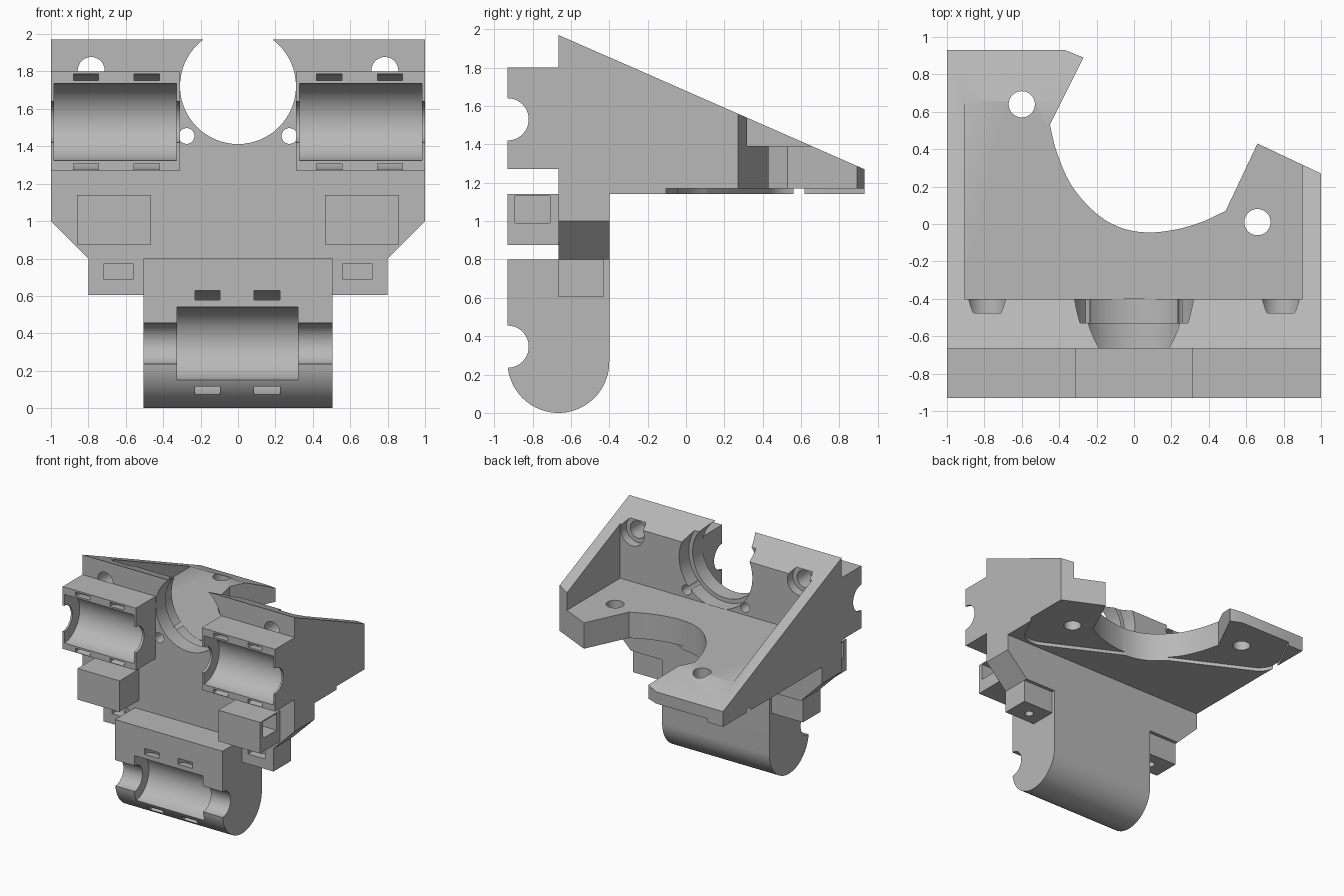
import bpy, bmesh
from math import sin, cos, pi
from mathutils import Vector

old = bpy.data.objects.get("Cube")
if old:
    bpy.data.objects.remove(old, do_unlink=True)

grey = bpy.data.materials.new("plain grey")
grey.use_nodes = True
COLOUR = (0.48, 0.48, 0.48, 1)
grey.diffuse_color = COLOUR
grey.node_tree.nodes["Principled BSDF"].inputs["Base Color"].default_value = COLOUR


def prism(name, outline, axis, lo, hi):
    """Extrude a flat outline along one axis."""
    place = {"x": lambda a, b, t: (t, a, b),
             "y": lambda a, b, t: (a, t, b),
             "z": lambda a, b, t: (a, b, t)}[axis]
    bm = bmesh.new()
    near = [bm.verts.new(place(a, b, lo)) for a, b in outline]
    far = [bm.verts.new(place(a, b, hi)) for a, b in outline]
    bm.faces.new(near)
    bm.faces.new(far[::-1])
    n = len(outline)
    for i in range(n):
        j = (i + 1) % n
        bm.faces.new((near[j], near[i], far[i], far[j]))
    bmesh.ops.recalc_face_normals(bm, faces=bm.faces)
    mesh = bpy.data.meshes.new(name)
    bm.to_mesh(mesh)
    bm.free()
    mesh.materials.append(grey)
    ob = bpy.data.objects.new(name, mesh)
    bpy.context.collection.objects.link(ob)
    return ob


def box(name, x, y, z):
    return prism(name, [(x[0], y[0]), (x[1], y[0]), (x[1], y[1]), (x[0], y[1])], "z", *z)


def circle(a, b, r, n=64):
    return [(a + r * cos(2 * pi * i / n), b + r * sin(2 * pi * i / n)) for i in range(n)]


def rod(axis, a, b, r, lo, hi):
    return prism("cutter", circle(a, b, r), axis, lo, hi)


def cut(ob, *cutters):
    """Subtract cutters for good, then throw them away."""
    for c in cutters:
        c.hide_render = True
        bpy.context.view_layer.objects.active = ob
        mod = ob.modifiers.new("cut", "BOOLEAN")
        mod.operation = "DIFFERENCE"
        mod.solver = "EXACT"
        mod.object = c
        bpy.ops.object.modifier_apply(modifier=mod.name)
        bpy.data.objects.remove(c, do_unlink=True)


def tie_slot(z, inner, outer, lo, hi):
    """Ring-shaped cable tie channel around a bearing."""
    ring = rod("x", FRONT, z, outer, lo, hi)
    cut(ring, rod("x", FRONT, z, inner, lo - 0.1, hi + 0.1))
    return ring


def smooth_path(points, steps=6):
    """Catmull-Rom curve through a few points."""
    p = [Vector(q) for q in points]
    p = [2 * p[0] - p[1]] + p + [2 * p[-1] - p[-2]]
    out = []
    for a, b, c, d in zip(p, p[1:], p[2:], p[3:]):
        for i in range(steps):
            t = i / steps
            q = (2 * b + (c - a) * t + (2 * a - 5 * b + 4 * c - d) * t ** 2
                 + (3 * b - a - 3 * c + d) * t ** 3) / 2
            out.append(tuple(q))
    return out + [points[-1]]


FRONT, MID, BACK = -0.93, -0.665, -0.4
parts = []

# Upright plate with sloped top, centre bore and screw holes
plate = prism("back_plate", [(-1, 2), (-1, 1), (-0.8, 0.8), (0.8, 0.8), (1, 1), (1, 2)],
              "y", MID, BACK)
cut(plate,
    prism("cutter", [(-0.7, 1.985), (-0.3, 1.81), (-0.3, 2.3), (-0.7, 2.3)], "x", -1.1, 1.1),
    rod("y", 0, 1.722, 0.31, -0.8, -0.3),
    rod("y", 0, 1.722, 0.345, -0.53, -0.3))
for s in (-1, 1):
    cut(plate,
        rod("y", s * 0.275, 1.455, 0.042, -0.8, -0.3),
        rod("y", s * 0.785, 1.805, 0.072, -0.8, -0.3),
        rod("y", s * 0.785, 1.805, 0.11, -0.475, -0.3))
parts.append(plate)

# Lower bearing block with rounded underside
arc = [(MID + 0.265 * cos(a), 0.265 + 0.265 * sin(a))
       for a in (pi + pi * i / 40 for i in range(41))]
lower = prism("lower_bearing_block", arc + [(BACK, 0.8), (FRONT, 0.8)], "x", -0.505, 0.505)
cut(lower,
    rod("x", FRONT, 0.345, 0.11, -0.6, 0.6),
    rod("x", FRONT, 0.345, 0.196, -0.325, 0.32),
    tie_slot(0.345, 0.233, 0.283, -0.23, -0.095),
    tie_slot(0.345, 0.233, 0.283, 0.085, 0.225))
parts.append(lower)

# Mirrored details on both sides
for s, side in ((-1, "right"), (1, "left")):
    block = box(side + "_bearing_block", (s * 0.31, s), (FRONT, MID), (1.27, 1.8))
    lo, hi = sorted((s * 0.33, s * 0.985))
    cut(block, rod("x", FRONT, 1.53, 0.11, -1.2, 1.2), rod("x", FRONT, 1.53, 0.207, lo, hi))
    for x in (0.488, 0.812):
        cut(block, tie_slot(1.53, 0.222, 0.256, s * x - 0.067, s * x + 0.067))

    belt = box(side + "_belt_block", (s * 0.465, s * 0.86), (FRONT, MID), (0.875, 1.14))
    cut(belt, box("cutter", (s * 0.62, s * 0.95), (-0.89, -0.71), (0.99, 1.13)))

    tab = box(side + "_lower_tab", (s * 0.505, s * 0.8), (MID, -0.43), (0.605, 0.8))
    cut(tab,
        box("cutter", (s * 0.56, s * 0.72), (-0.7, -0.5), (0.69, 0.77)),
        rod("z", s * 0.64, -0.56, 0.035, 0.5, 0.75))
    parts += [block, belt, tab]

# Shelf and triangular side walls, made from one wedge
shelf = prism("shelf_and_walls", [(BACK, 1.14), (0.93, 1.14), (0.93, 1.27), (BACK, 1.854)],
              "x", -1, 1)
cut(shelf, box("cutter", (-0.905, 0.9), (-0.5, 1.2), (1.39, 2.3)))

# Curved opening and slanted end
curve = smooth_path([(-0.45, 0.53), (-0.41, 0.375), (-0.33, 0.2), (-0.2, 0.055), (-0.07, -0.02),
                     (0.07, -0.045), (0.22, -0.03), (0.36, 0.01), (0.49, 0.07)])
cut(shelf, prism("cutter", curve + [(0.66, 0.43), (1.2, 0.176), (1.2, 1.2), (-0.37, 1.2),
                                    (-0.37, 0.93), (-0.27, 0.89)], "z", 1, 2.3))

# Mounting holes and slanted shallow recess underneath
for x, y in ((-0.6, 0.64), (0.66, 0.01)):
    cut(shelf, rod("z", x, y, 0.07, 1, 2))
U, V, ORIGIN = Vector((0.894, -0.447)), Vector((0.447, 0.894)), Vector((0.03, 0.325))
R, HALF, EDGE = 0.17, 1.06, -0.32
local = [(-HALF, 1.6)]
for centre, start in ((-HALF + R, pi), (HALF - R, 1.5 * pi)):
    local += [(centre + R * cos(start + pi * i / 24), EDGE + R + R * sin(start + pi * i / 24))
              for i in range(13)]
local.append((HALF, 1.6))
cut(shelf, prism("cutter", [tuple(ORIGIN + U * u + V * v) for u, v in local], "z", 1, 1.17))
parts.append(shelf)

# Smooth the bores, keep the edges crisp
bpy.ops.object.select_all(action="DESELECT")
for ob in parts:
    ob.select_set(True)
bpy.context.view_layer.objects.active = plate
bpy.ops.object.shade_smooth_by_angle(angle=0.5)
